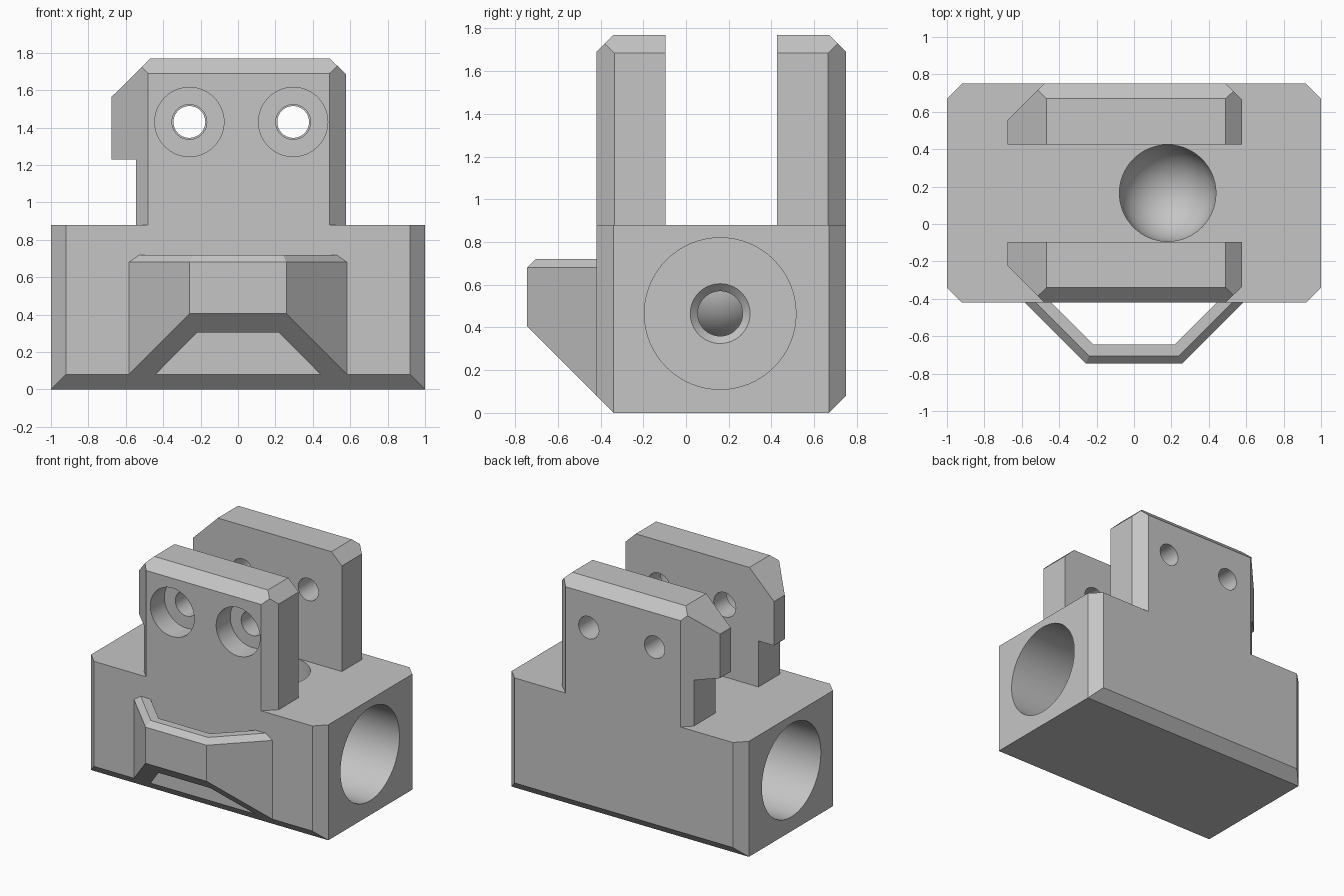
import bpy
import bmesh
from math import pi
from mathutils import Matrix

if "Cube" in bpy.data.objects:
    bpy.data.objects.remove(bpy.data.objects["Cube"], do_unlink=True)

grey = bpy.data.materials.new("plain grey")
grey.use_nodes = True
grey.diffuse_color = (0.56, 0.56, 0.56, 1)
grey.node_tree.nodes["Principled BSDF"].inputs["Base Color"].default_value = (0.56, 0.56, 0.56, 1)

MID_Y = 0.165          # depth of the symmetry plane between the two plates
FRONT, BACK = -0.42, 0.75
DECK = 0.88            # top of the base block


def finish(name, bm):
    bmesh.ops.recalc_face_normals(bm, faces=bm.faces)
    mesh = bpy.data.meshes.new(name)
    bm.to_mesh(mesh)
    bm.free()
    mesh.materials.append(grey)
    obj = bpy.data.objects.new(name, mesh)
    bpy.context.collection.objects.link(obj)
    return obj


def prism(name, axis, outline, lo, hi):
    """Extrude a 2D outline along one axis."""
    place = {"x": lambda a, b, t: (t, a, b),
             "y": lambda a, b, t: (a, t, b),
             "z": lambda a, b, t: (a, b, t)}[axis]
    bm = bmesh.new()
    rings = [[bm.verts.new(place(a, b, t)) for a, b in outline] for t in (lo, hi)]
    for ring in rings:
        bm.faces.new(ring)
    n = len(outline)
    for i in range(n):
        j = (i + 1) % n
        bm.faces.new((rings[0][i], rings[0][j], rings[1][j], rings[1][i]))
    return finish(name, bm)


def cylinder(axis, centre, r1, length, r2=None):
    bm = bmesh.new()
    turn = Matrix.Rotation(pi / 2, 4, "Y" if axis == "x" else "X") if axis != "z" else Matrix()
    bmesh.ops.create_cone(bm, cap_ends=True, segments=64, radius1=r1,
                          radius2=r1 if r2 is None else r2, depth=length,
                          matrix=Matrix.Translation(centre) @ turn)
    return finish("cutter", bm)


def combine(obj, tool, operation):
    mod = obj.modifiers.new(operation, "BOOLEAN")
    mod.operation, mod.solver, mod.object = operation, "EXACT", tool
    bpy.context.view_layer.objects.active = obj
    bpy.ops.object.modifier_apply(modifier=mod.name)
    bpy.data.objects.remove(tool, do_unlink=True)


def cut(obj, tool):
    combine(obj, tool, "DIFFERENCE")


def keep(obj, tool):
    combine(obj, tool, "INTERSECT")


def smooth(obj):
    bpy.ops.object.select_all(action="DESELECT")
    obj.select_set(True)
    bpy.context.view_layer.objects.active = obj
    bpy.ops.object.shade_smooth_by_angle(angle=0.4)


# Base block: chamfered plan crossed with chamfered side profile
c = 0.08
base = prism("base_block", "z",
             [(-1, FRONT + c), (-1 + c, FRONT), (1 - c, FRONT), (1, FRONT + c),
              (1, BACK - c), (1 - c, BACK), (-1 + c, BACK), (-1, BACK - c)], 0, DECK)
keep(base, prism("cutter", "x",
                 [(FRONT + c, 0), (BACK - c, 0), (BACK, c), (BACK, 1),
                  (FRONT, 1), (FRONT, c)], -1.2, 1.2))

# Large end bores, countersunk passage and round-bottomed well
BORE_Z = 0.465
for end, floor in ((-1.2, -0.55), (1.2, 0.5)):
    cut(base, cylinder("x", ((end + floor) / 2, 0.16, BORE_Z), 0.355, abs(end - floor)))
cut(base, cylinder("x", (0, 0.16, BORE_Z), 0.105, 1.6))
cut(base, cylinder("x", (0.48, 0.16, BORE_Z), 0.095, 0.05, 0.145))
cut(base, cylinder("x", (-0.53, 0.16, BORE_Z), 0.145, 0.05, 0.095))

bm = bmesh.new()
bmesh.ops.create_uvsphere(bm, u_segments=64, v_segments=32, radius=0.258)
rim = [v for v in bm.verts if v.co.z > 0.001]
bmesh.ops.delete(bm, geom=rim, context="VERTS")
edges = [e for e in bm.edges if e.is_boundary]
raised = bmesh.ops.extrude_edge_only(bm, edges=edges)["geom"]
bmesh.ops.translate(bm, vec=(0, 0, 0.5),
                    verts=[g for g in raised if isinstance(g, bmesh.types.BMVert)])
bmesh.ops.holes_fill(bm, edges=[e for e in bm.edges if e.is_boundary], sides=0)
bmesh.ops.translate(bm, vec=(0.18, MID_Y, 0.595), verts=bm.verts)
cut(base, finish("cutter", bm))
smooth(base)


# Upright clamp plates, mirrored about the middle plane
def plate(name, side):
    def y(depth):
        return MID_Y + side * (0.585 - depth)

    thick = 0.325
    obj = prism(name, "y",
                [(-0.545, DECK), (0.578, DECK), (0.578, 1.685), (0.49, 1.77),
                 (-0.468, 1.77), (-0.675, 1.565), (-0.675, 1.23), (-0.545, 1.23)],
                y(0), y(thick))
    keep(obj, prism("cutter", "z",
                    [(-0.675, y(thick + 0.1)), (-0.675, y(0.195)), (-0.48, y(0)), (0.49, y(0)),
                     (0.578, y(0.085)), (0.578, y(thick + 0.1))], 0.5, 2))
    keep(obj, prism("cutter", "x",
                    [(y(0), 0.5), (y(0), 1.69), (y(0.08), 1.77), (y(0.08), 2),
                     (y(thick + 0.1), 2), (y(thick + 0.1), 0.5)], -1, 1))
    # Screw holes, with head recesses on the front plate only
    for x in (-0.26, 0.295):
        cut(obj, cylinder("y", (x, y(0.1), 1.43), 0.093 if side < 0 else 0.085, 1))
        if side < 0:
            cut(obj, cylinder("y", (x, y(0), 1.43), 0.185, 0.34))
    smooth(obj)


plate("front_plate", -1)
plate("back_plate", 1)

# Front guard: hollow trapezoid loop with chamfered rim and sloping underside
bm = bmesh.new()
for z, tip, half in ((0, 0.745, 0.258), (0.68, 0.745, 0.258), (0.72, 0.705, 0.241)):
    for s in (-1, 1):
        bm.verts.new((s * half, -tip, z))
        bm.verts.new((s * (half + tip - 0.41), -0.41, z))
hull = bmesh.ops.convex_hull(bm, input=bm.verts)
bmesh.ops.dissolve_limit(bm, angle_limit=0.01, verts=bm.verts, edges=bm.edges)
guard = finish("front_guard", bm)
keep(guard, prism("cutter", "x",
                  [(-0.41, 0.07), (-0.75, 0.41), (-0.75, 1), (-0.41, 1)], -1, 1))
cut(guard, prism("cutter", "z",
                 [(-0.218, -0.645), (0.218, -0.645), (0.498, -0.365), (-0.498, -0.365)], -0.5, 1.5))
